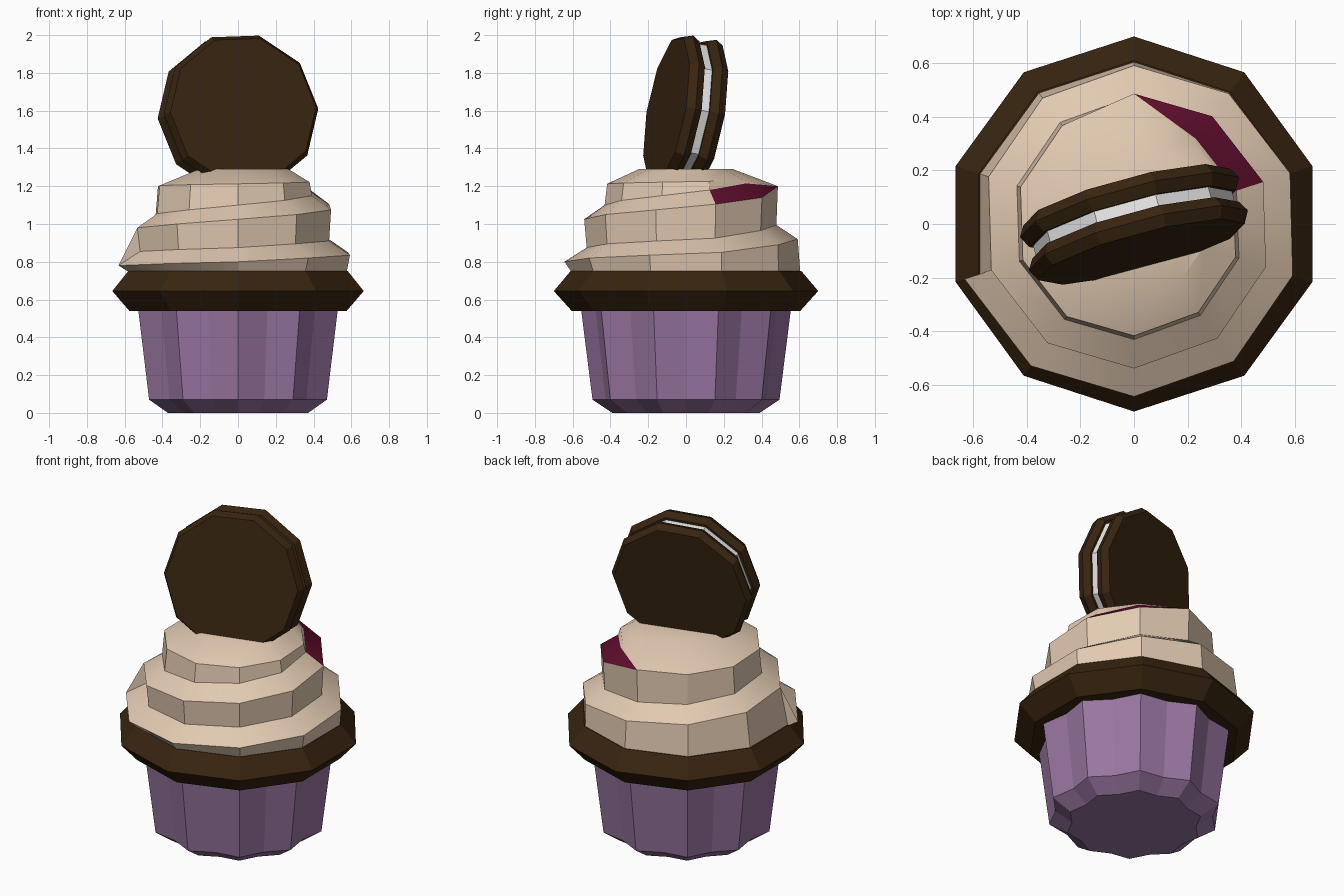
import bpy, bmesh, math
from mathutils import Matrix

cube = bpy.data.objects.get("Cube")
if cube:
    bpy.data.objects.remove(cube, do_unlink=True)


def material(name, rgb):
    m = bpy.data.materials.new(name)
    m.use_nodes = True
    m.diffuse_color = (*rgb, 1)
    bsdf = m.node_tree.nodes["Principled BSDF"]
    bsdf.inputs["Base Color"].default_value = (*rgb, 1)
    bsdf.inputs["Roughness"].default_value = 0.8
    return m


BROWN = material("chocolate brown", (0.04, 0.018, 0.005))
PURPLE = material("wrapper purple", (0.32, 0.18, 0.36))
BEIGE = material("frosting beige", (0.76, 0.59, 0.44))
BERRY = material("berry red", (0.115, 0.004, 0.026))
WHITE = material("filling white", (0.8, 0.8, 0.8))
SIDES = 10


def finish(name, bm, mats):
    bmesh.ops.recalc_face_normals(bm, faces=bm.faces)
    mesh = bpy.data.meshes.new(name)
    bm.to_mesh(mesh)
    bm.free()
    for m in mats:
        mesh.materials.append(m)
    ob = bpy.data.objects.new(name, mesh)
    bpy.context.collection.objects.link(ob)
    return ob


def polar(r, degrees, z, cx=0):
    a = math.radians(degrees)
    return (cx + r * math.cos(a), r * math.sin(a), z)


def lathe(name, profile, mat, n=SIDES, phase=90, flute=1.0, matrix=Matrix()):
    """Capped turned solid; flute pulls in every second column."""
    bm = bmesh.new()
    rings = [[bm.verts.new(polar(r * (flute if k % 2 else 1), phase + 360 * k / n, z))
              for k in range(n)] for r, z in profile]
    for a, b in zip(rings, rings[1:]):
        for k in range(n):
            j = (k + 1) % n
            bm.faces.new((a[k], a[j], b[j], b[k]))
    bm.faces.new(rings[0])
    bm.faces.new(rings[-1])
    bm.transform(matrix)
    return finish(name, bm, [mat])


# Fluted paper wrapper and cake rim
lathe("wrapper", [(0.39, 0), (0.495, 0.07), (0.557, 0.56)], PURPLE, n=20, flute=0.905)
lathe("cake_rim", [(0.605, 0.54), (0.70, 0.645), (0.61, 0.752)], BROWN)

# Sandwich cookie leaning back on top
lean = (Matrix.Translation((0, 0, 1.585)) @ Matrix.Rotation(math.radians(15), 4, 'Z')
        @ Matrix.Rotation(math.radians(-100), 4, 'X'))
wafer = [(0.40, -0.045), (0.424, 0), (0.40, 0.04)]
for name, shift in (("cookie_front", -0.064), ("cookie_back", 0.066)):
    lathe(name, [(r, z + shift) for r, z in wafer], BROWN, phase=34, matrix=lean)
lathe("cookie_filling", [(0.385, -0.03), (0.385, 0.03)], WHITE, phase=34, matrix=lean)

# Frosting: one ledge winding upward, with a valley above it
bm = bmesh.new()
START, LAST = 198, 17
ledge_z = [.78, .79, .80, .82, .835, .85, .89, .92, .94, .96,
           .98, 1.0, 1.025, 1.05, 1.075, 1.105, 1.14, 1.2]


def point(i, r, z, cx=0):
    return bm.verts.new(polar(r, START + 36 * i, z, cx))


ledge = [point(i, 0.665 - 0.0105 * i, z) for i, z in enumerate(ledge_z)]
valley = [point(i, 0.545 - 0.0095 * i, z + 0.075) for i, z in enumerate(ledge_z[:LAST])]
valley.append(ledge[LAST])
base = [point(i, 0.605, 0.745) for i in range(SIDES)]
base.append(base[0])

for i in range(LAST):
    # ledge top; its tapering tail is berry coloured
    tail = i >= LAST - 2
    corners = [ledge[i], ledge[i + 1], valley[i + 1], valley[i]]
    face = bm.faces.new(list(dict.fromkeys(corners)))
    face.material_index = int(tail)
    # wall up to the next turn
    if i + 1 + SIDES <= LAST:
        bm.faces.new((valley[i], valley[i + 1], ledge[i + 1 + SIDES], ledge[i + SIDES]))
    if i < SIDES:
        bm.faces.new((base[i], base[i + 1], ledge[i + 1], ledge[i]))
bm.faces.new((base[0], ledge[0], valley[0], ledge[SIDES]))

# Crown above the last turn
FIRST = LAST + 1 - SIDES
shoulder, crown = [], []
for k in range(SIDES):
    t = k / (SIDES - 1)
    i = FIRST + k
    shoulder.append(ledge[LAST] if i == LAST
                    else point(i, 0.455 - 0.085 * t, 1.195 + 0.04 * t))
    crown.append(point(i, 0.25, 1.29, 0.03))
for k in range(SIDES):
    j = (k + 1) % SIDES
    bm.faces.new((shoulder[k], shoulder[j], crown[j], crown[k]))
    if j:
        low = [valley[FIRST + k], valley[FIRST + j], shoulder[j], shoulder[k]]
        bm.faces.new(list(dict.fromkeys(low)))
bm.faces.new((valley[FIRST - 1], valley[FIRST], shoulder[0], ledge[LAST]))
bm.faces.new(crown)
frosting = finish("frosting", bm, [BEIGE, BERRY])

# Soft shading on the frosting, sharp on its hard edges
bpy.ops.object.select_all(action='DESELECT')
frosting.select_set(True)
bpy.context.view_layer.objects.active = frosting
bpy.ops.object.shade_smooth_by_angle(angle=math.radians(30))
